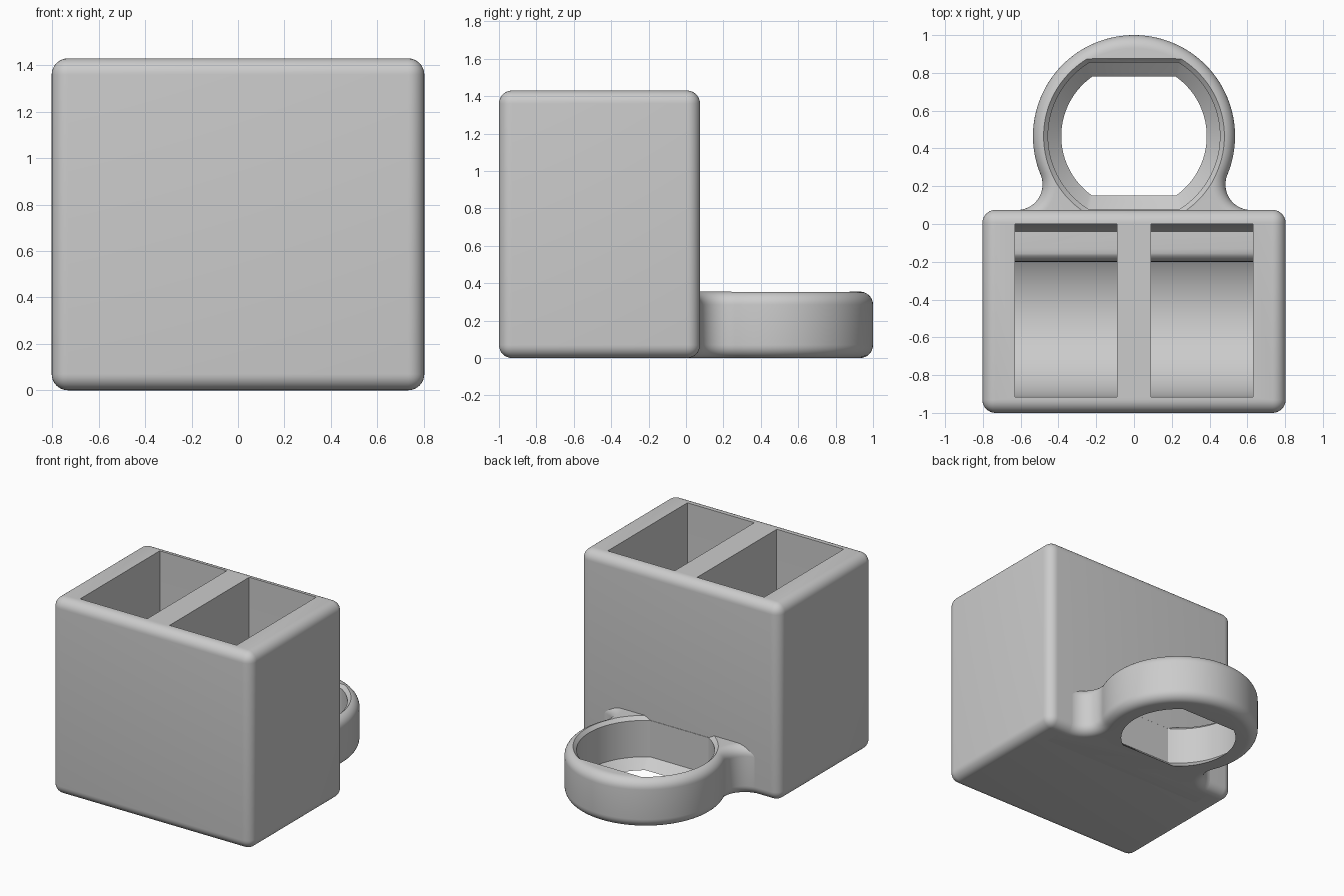
import bpy, bmesh
from math import sin, cos, asin, atan2, pi, sqrt
from mathutils import Vector

cube = bpy.data.objects.get("Cube")
if cube:
    bpy.data.objects.remove(cube, do_unlink=True)

grey = bpy.data.materials.new("plain grey")
grey.use_nodes = True
grey.diffuse_color = (0.6, 0.6, 0.6, 1)
grey.node_tree.nodes["Principled BSDF"].inputs["Base Color"].default_value = (0.6, 0.6, 0.6, 1)

FILLET = 0.07
BACK = 0.075          # back wall of the box
RING_Y, RING_R, RING_H = 0.465, 0.535, 0.355


def make_object(name, bm):
    bmesh.ops.recalc_face_normals(bm, faces=bm.faces)
    mesh = bpy.data.meshes.new(name)
    bm.to_mesh(mesh)
    bm.free()
    mesh.materials.append(grey)
    obj = bpy.data.objects.new(name, mesh)
    bpy.context.collection.objects.link(obj)
    return obj


def loft(name, loops):
    """Skin a stack of equal-length loops and cap both ends."""
    bm = bmesh.new()
    rows = [[bm.verts.new(p) for p in loop] for loop in loops]
    n = len(rows[0])
    for a, b in zip(rows, rows[1:]):
        for i in range(n):
            j = (i + 1) % n
            bm.faces.new((a[i], a[j], b[j], b[i]))
    bm.faces.new(rows[0][::-1])
    bm.faces.new(rows[-1])
    return make_object(name, bm)


def arc(cx, cy, r, a0, a1, n):
    return [Vector((cx + r * cos(a0 + (a1 - a0) * i / n),
                    cy + r * sin(a0 + (a1 - a0) * i / n))) for i in range(n + 1)]


def inset(points, d):
    """Move a counter-clockwise outline inward by d."""
    out = []
    for i, p in enumerate(points):
        e1 = (p - points[i - 1]).normalized()
        e2 = (points[(i + 1) % len(points)] - p).normalized()
        n1, n2 = Vector((-e1.y, e1.x)), Vector((-e2.y, e2.x))
        out.append(p + (n1 + n2) * d / (1 + n1.dot(n2)))
    return out


def cut(obj, cutter):
    cutter.hide_render = True
    mod = obj.modifiers.new("cut", 'BOOLEAN')
    mod.operation, mod.solver, mod.object = 'DIFFERENCE', 'EXACT', cutter
    bpy.context.view_layer.objects.active = obj
    bpy.ops.object.modifier_apply(modifier=mod.name)
    bpy.data.objects.remove(cutter, do_unlink=True)


def smooth(obj):
    bpy.ops.object.select_all(action='DESELECT')
    obj.select_set(True)
    bpy.context.view_layer.objects.active = obj
    bpy.ops.object.shade_smooth_by_angle(angle=pi / 7)


# Box with rounded edges
bm = bmesh.new()
bmesh.ops.create_cube(bm, size=1)
for v in bm.verts:
    v.co = (v.co.x * 1.606, (v.co.y + 0.5) * (1 + BACK) - 1, (v.co.z + 0.5) * 1.43)
bmesh.ops.bevel(bm, geom=bm.edges[:], offset=FILLET, segments=8, profile=0.5, affect='EDGES')
box = make_object("box", bm)

# Two open pockets with half-round floors
pocket_r, pocket_y, floor = 0.4575, -0.4575, 0.085
profile = arc(pocket_y, floor + pocket_r, pocket_r, pi, 2 * pi, 48)
profile += [Vector((0, 1.6)), Vector((-2 * pocket_r, 1.6))]
for side in (-1, 1):
    cut(box, loft("pocket_cutter", [[(side * x, p.x, p.y) for p in profile]
                                    for x in (0.09, 0.63)]))
smooth(box)

# Ring holder outline, blended into the box by concave neck arcs
neck_r = 0.135
neck_y = BACK - 0.001 + neck_r
neck_x = sqrt((RING_R + neck_r) ** 2 - (RING_Y - neck_y) ** 2)
touch = atan2(neck_y - RING_Y, neck_x)
right_neck = arc(neck_x, neck_y, neck_r, 1.5 * pi, touch + pi, 14)
left_neck = [Vector((-p.x, p.y)) for p in reversed(right_neck)]
outline = [Vector((-0.72, -0.2)), Vector((0.72, -0.2)), Vector((0.72, BACK - 0.001))]
outline += right_neck
outline += arc(0, RING_Y, RING_R, touch, pi - touch, 80)[1:-1]
outline += left_neck + [Vector((-0.72, BACK - 0.001))]

# Round the top and bottom rims
steps = [i * pi / 16 for i in range(9)]
rims = [(FILLET * (1 - sin(t)), FILLET * (1 - cos(t))) for t in steps]
levels = rims + [(d, RING_H - z) for d, z in reversed(rims)]
# Keep the hidden part inside the box clear of its floor
ring = loft("ring_holder", [[(p.x, p.y, z) for p in inset(outline, d)] for d, z in levels])

# Flat-sided hole with a sloped lip below and a small chamfer above
hole = []
for r, flat, z in ((0.385, 0.315, -0.1), (0.385, 0.315, 0), (0.455, 0.389, 0.065),
                   (0.455, 0.389, 0.33), (0.48, 0.41, RING_H), (0.48, 0.41, 0.5)):
    a = asin(flat / r)
    loop = arc(0, RING_Y, r, -a, a, 40) + arc(0, RING_Y, r, pi - a, pi + a, 40)
    hole.append([(p.x, p.y, z) for p in loop])
cut(ring, loft("hole_cutter", hole))
smooth(ring)
